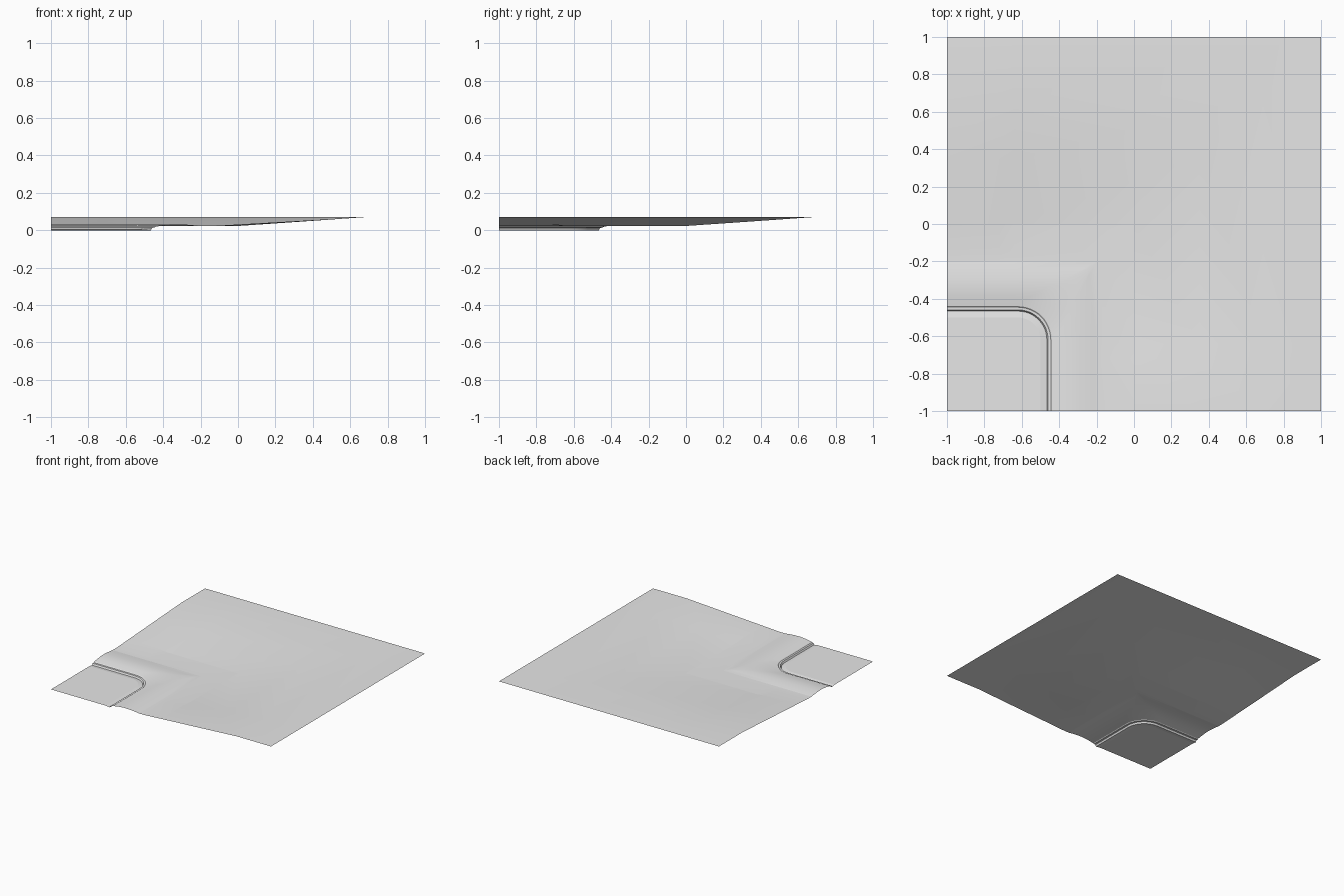
import bpy, bmesh, math

cube = bpy.data.objects.get("Cube")
if cube:
    bpy.data.objects.remove(cube, do_unlink=True)

grey = bpy.data.materials.new("plain_grey")
grey.use_nodes = True
grey.diffuse_color = (0.8, 0.8, 0.8, 1)
grey.node_tree.nodes["Principled BSDF"].inputs["Base Color"].default_value = (0.8, 0.8, 0.8, 1)

ARC_STEPS = 12
STATIONS = (-1, -0.72, -0.64)   # points along each straight leg


def ring(d, r, z, rise=0):
    """L-shaped line at offset d with a corner of radius r; rise lifts its far ends."""
    leg = [(s, d, z + (rise if s < -0.7 else 0)) for s in STATIONS]
    c = d - r
    arc = []
    for i in range(ARC_STEPS + 1):
        a = math.pi / 2 * (1 - i / ARC_STEPS)
        arc.append((c + r * math.cos(a), c + r * math.sin(a), z))
    return leg + arc + [(y, x, h) for x, y, h in reversed(leg)]


def finish(name, bm):
    bmesh.ops.remove_doubles(bm, verts=bm.verts, dist=0.0001)
    mesh = bpy.data.meshes.new(name)
    bm.to_mesh(mesh)
    bm.free()
    mesh.materials.append(grey)
    obj = bpy.data.objects.new(name, mesh)
    bpy.context.collection.objects.link(obj)
    bpy.ops.object.select_all(action='DESELECT')
    obj.select_set(True)
    bpy.context.view_layer.objects.active = obj
    bpy.ops.object.shade_smooth_by_angle(angle=math.radians(30))


def strip(name, profile):
    """Loft a surface through consecutive L-shaped rings."""
    bm = bmesh.new()
    rows = [[bm.verts.new(p) for p in ring(*row)] for row in profile]
    for a, b in zip(rows, rows[1:]):
        for i in range(len(a) - 1):
            bm.faces.new((a[i], a[i + 1], b[i + 1], b[i]))
    finish(name, bm)


# Flat road in the corner
bm = bmesh.new()
outline = [(-1, -1, 0.005)] + ring(-0.5, 0.12, 0.005)[::-1]
bm.faces.new([bm.verts.new(p) for p in outline])
finish("road", bm)

# Profiles: offset, corner radius, height, rise at the far ends
strip("gutter", [(-0.5, 0.12, 0.005), (-0.466, 0.154, 0)])
strip("curb", [(-0.466, 0.154, 0), (-0.459, 0.161, 0.013),
               (-0.445, 0.175, 0.014), (-0.439, 0.181, 0.019)])
strip("verge", [(-0.439, 0.181, 0.019), (-0.39, 0.17, 0.027),
                (-0.34, 0.13, 0.032), (-0.29, 0.08, 0.031),
                (-0.24, 0.03, 0.027), (-0.2, 0, 0.022)])
strip("sidewalk", [(-0.2, 0, 0.022), (-0.15, 0, 0.022), (0, 0, 0.023, 0.008)])
strip("hillside", [(0, 0, 0.023, 0.008), (0.35, 0, 0.047, 0.004),
                   (0.69, 0, 0.071), (1, 0, 0.071)])
